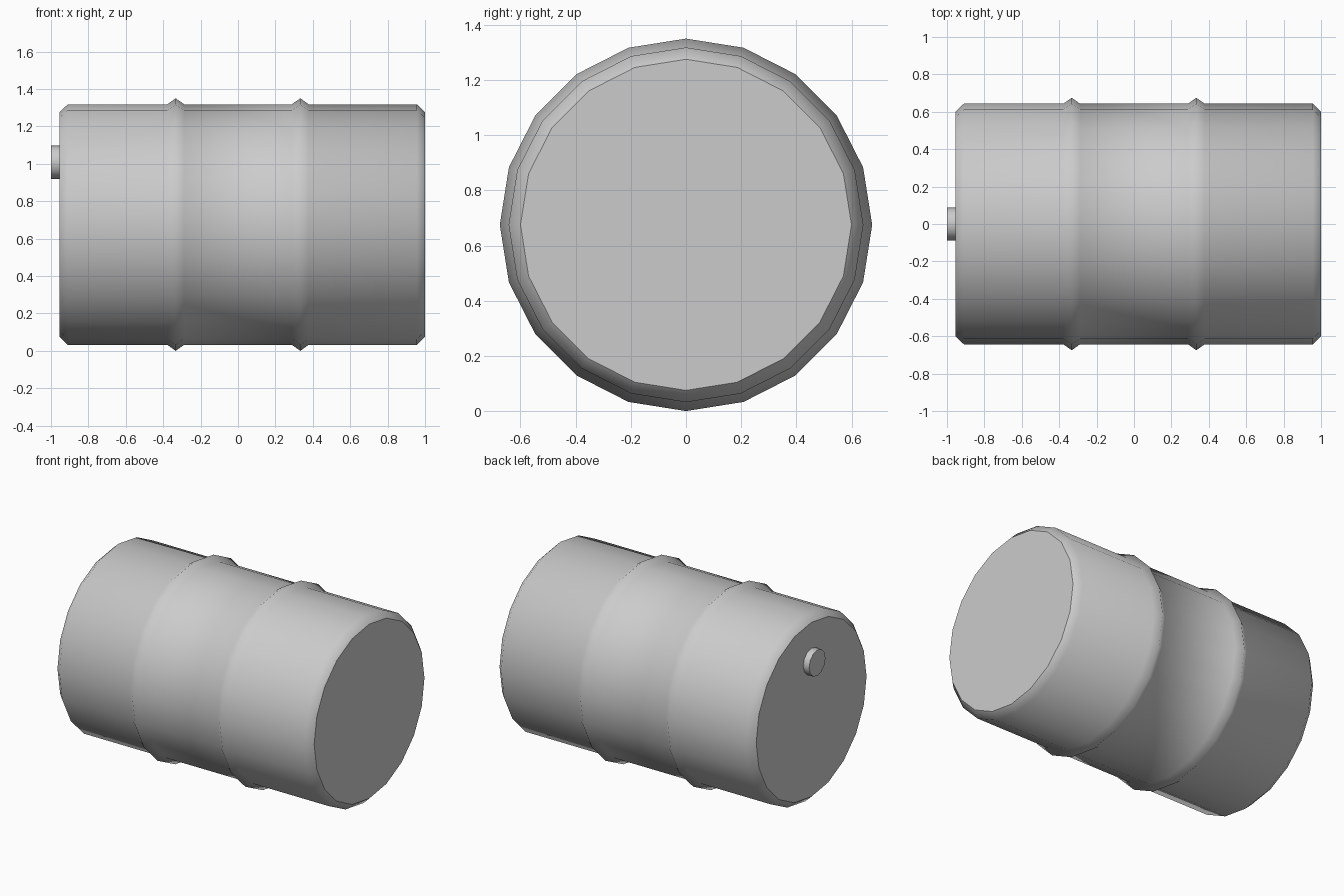
import bpy, bmesh
from math import sin, cos, tau

if "Cube" in bpy.data.objects:
    bpy.data.objects.remove(bpy.data.objects["Cube"])

CENTRE_Z = 0.675


def lathe_x(name, profile, sides, centre_z):
    """Spin (x, radius) pairs around the x axis; smooth wall, flat ends."""
    bm = bmesh.new()
    rings = [[bm.verts.new((x, r * sin(tau * i / sides), r * cos(tau * i / sides)))
              for i in range(sides)] for x, r in profile]
    for a, b in zip(rings, rings[1:]):
        for i in range(sides):
            j = (i + 1) % sides
            bm.faces.new((a[i], a[j], b[j], b[i])).smooth = True
    for ring in (rings[0], rings[-1]):
        cap = bm.faces.new(ring)
        cap.smooth = False
        for e in cap.edges:
            e.smooth = False
    bmesh.ops.recalc_face_normals(bm, faces=bm.faces)
    mesh = bpy.data.meshes.new(name)
    bm.to_mesh(mesh)
    bm.free()
    obj = bpy.data.objects.new(name, mesh)
    obj.location.z = centre_z
    bpy.context.collection.objects.link(obj)
    return obj


# Drum body: chamfered ends and two raised hoops
R, HOOP, END = 0.643, 0.675, 0.60
profile = [(-0.955, END), (-0.91, R)]
for x in (-0.333, 0.333):
    profile += [(x - 0.045, R), (x, HOOP), (x + 0.045, R)]
profile += [(0.957, R), (1.0, END)]
lathe_x("barrel_body", profile, 20, CENTRE_Z)

# Filler cap on the left end
lathe_x("filler_cap", [(-1.0, 0.089), (-0.95, 0.089)], 12, 1.008)
